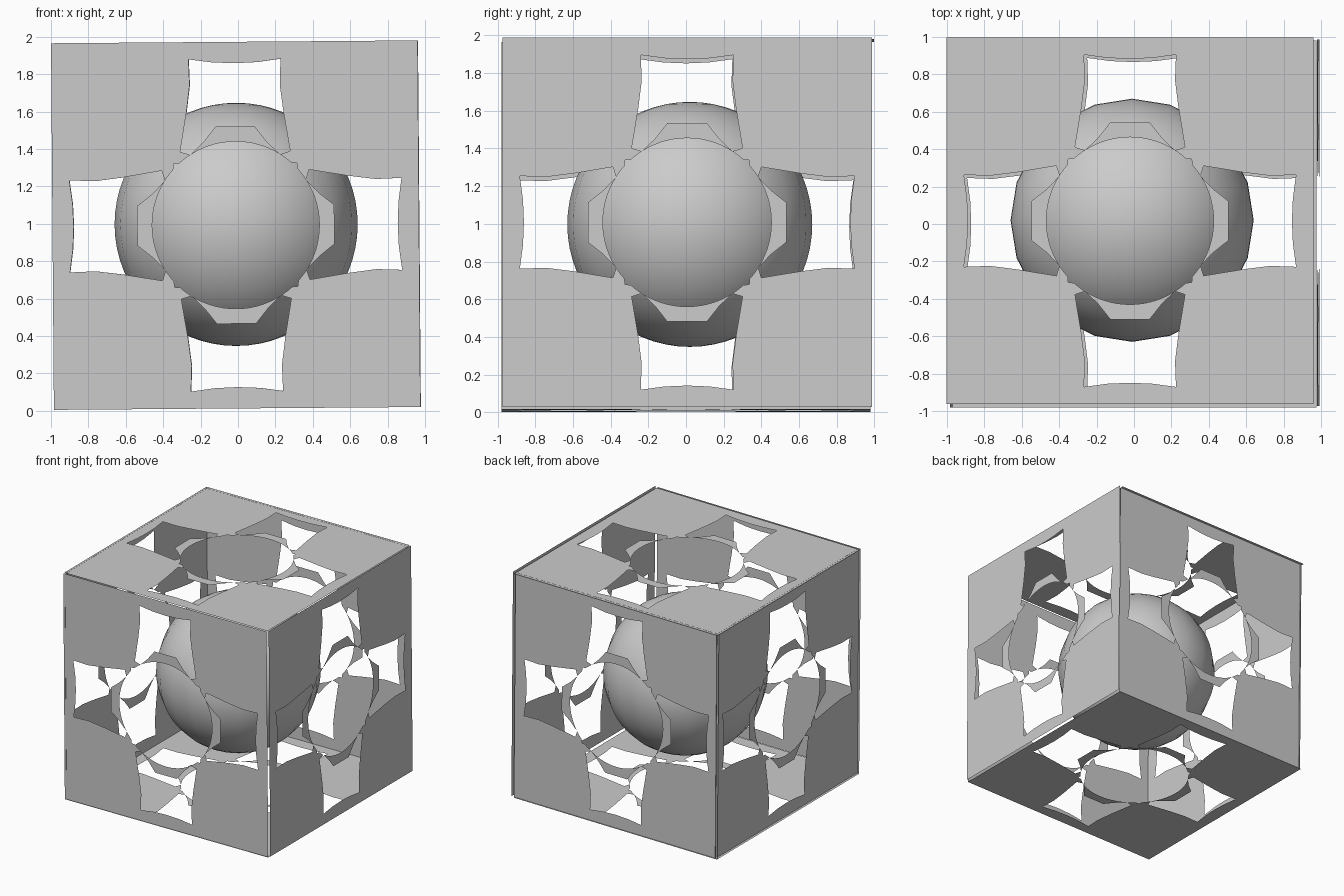
import bpy, bmesh, math
from math import radians, cos, sin, pi
from mathutils import Matrix, Vector

cube = bpy.data.objects.get("Cube")
if cube:
    bpy.data.objects.remove(cube, do_unlink=True)

grey = bpy.data.materials.new("plain_grey")
grey.use_nodes = True
colour = (0.6, 0.6, 0.6, 1)
grey.diffuse_color = colour
grey.node_tree.nodes["Principled BSDF"].inputs["Base Color"].default_value = colour

HALF, RADIUS = 0.98, 0.447
TIP = 57.5  # angle where the window tip meets the round opening


def arc(start, end, steps):
    angles = [radians(start + (end - start) * i / steps) for i in range(steps + 1)]
    return [(RADIUS * cos(a), RADIUS * sin(a)) for a in angles]


# Whole cage leans very slightly about the y axis
lean = (Matrix.Translation((0, 0, 1)) @ Matrix.Rotation(-0.0078, 4, 'Y')
        @ Matrix.Translation((0, 0, -1)))


def add_object(name, bm):
    mesh = bpy.data.meshes.new(name)
    bm.to_mesh(mesh)
    bm.free()
    mesh.materials.append(grey)
    obj = bpy.data.objects.new(name, mesh)
    bpy.context.collection.objects.link(obj)
    return obj


def panel(name, centre, right, up):
    """Flat square panel: four corner plates and four slim bridges."""
    bm = bmesh.new()
    # Window edge from the panel axis in to the notch at the diagonal
    edge = [(0, 0.866), (0.12, 0.871), (0.246, 0.888), (0.241, 0.75),
            (0.26, 0.6), (0.294, 0.394)] + arc(TIP, 48, 3) + [(0.328, 0.33)]
    corner = [(0, HALF)] + edge
    corner += [(y, x) for x, y in reversed(corner)] + [(HALF, HALF)]
    # Bridge between a window and the round opening
    outer = [(0.17, 0.445), (0.105, 0.527)]
    bridge = arc(180 - TIP, TIP, 14) + outer + [(-x, y) for x, y in reversed(outer)]
    for turn in range(4):
        spin = Matrix.Rotation(turn * pi / 2, 3, 'Z')
        for outline in (corner, bridge):
            bm.faces.new([bm.verts.new(spin @ Vector((x, y, 0))) for x, y in outline])
    bmesh.ops.remove_doubles(bm, verts=bm.verts, dist=0.0005)
    bmesh.ops.triangulate(bm, faces=bm.faces)
    right, up = Vector(right), Vector(up)
    out = right.cross(up)
    frame = Matrix((right, up, out)).transposed().to_4x4()
    bm.transform(lean @ Matrix.Translation(centre) @ frame)
    bm.normal_update()
    for f in bm.faces:
        if f.normal.dot(out) < 0:
            f.normal_flip()
    return add_object(name, bm)


X, Y, Z = (1, 0, 0), (0, 1, 0), (0, 0, 1)
panel("front_panel", (-0.012, -0.978, 0.993), X, Z)
panel("back_panel", (-0.01, 0.972, 0.993), (-1, 0, 0), Z)
panel("right_panel", (0.985, 0.006, 1.0), Y, Z)
panel("left_panel", (-0.975, 0.0, 0.993), (0, -1, 0), Z)
panel("top_panel", (-0.014, 0.017, 1.972), X, Y)
panel("bottom_panel", (-0.012, 0.0, 0.01), X, (0, -1, 0))

# Ball floating in the middle of the cage
bm = bmesh.new()
bmesh.ops.create_uvsphere(bm, u_segments=20, v_segments=32, radius=0.65)
bm.transform(Matrix.Translation((-0.01, 0.02, 0.997)))
ball = add_object("ball", bm)
for f in ball.data.polygons:
    f.use_smooth = True
